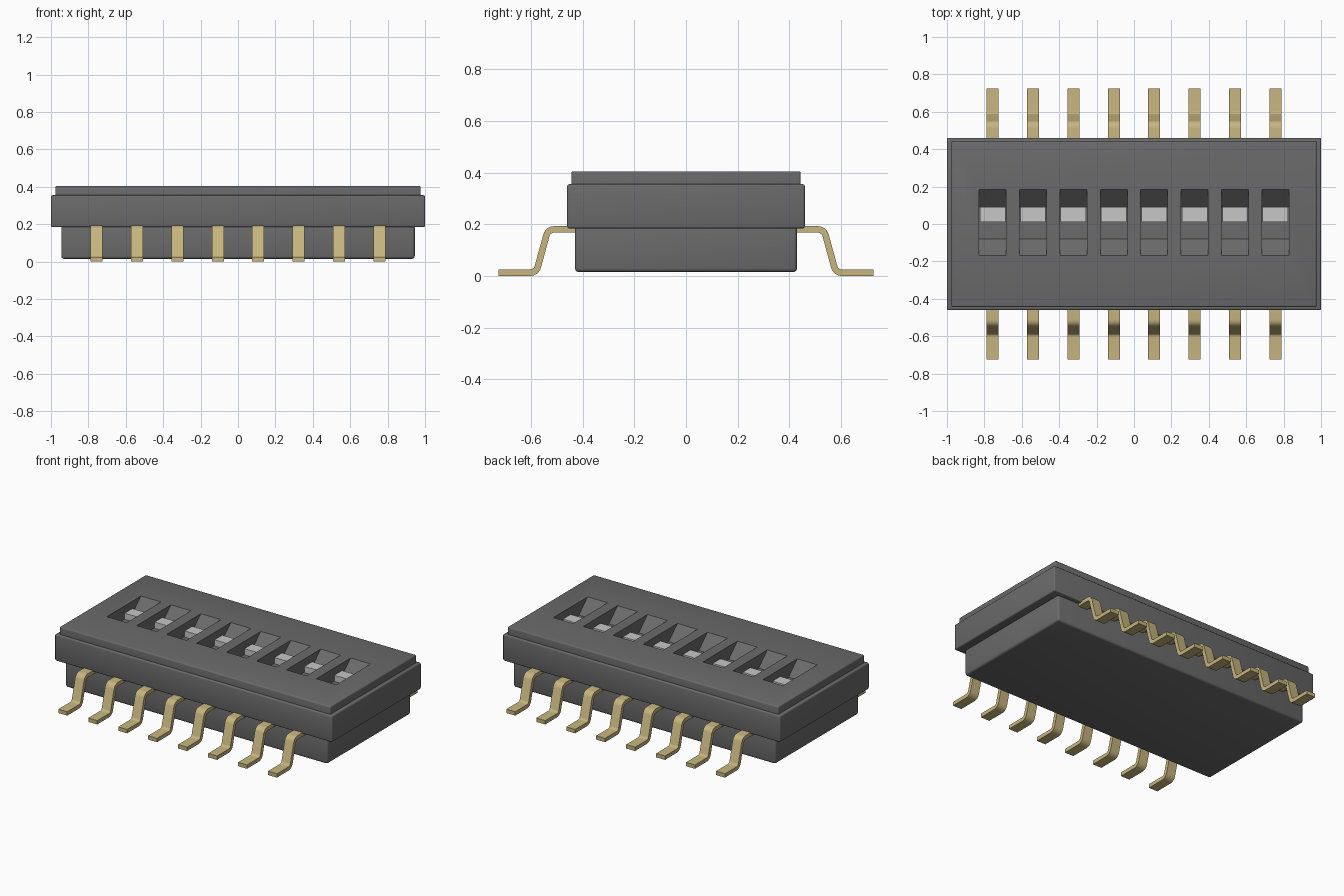
import bpy, bmesh, math
from mathutils import Vector

if "Cube" in bpy.data.objects:
    bpy.data.objects.remove(bpy.data.objects["Cube"], do_unlink=True)


def material(name, rgb):
    m = bpy.data.materials.new(name)
    m.use_nodes = True
    m.diffuse_color = (*rgb, 1)
    m.node_tree.nodes["Principled BSDF"].inputs["Base Color"].default_value = (*rgb, 1)
    return m


GREY = material("dark grey plastic", (0.145, 0.145, 0.145))
WHITE = material("light grey plastic", (0.57, 0.57, 0.57))
GOLD = material("pale gold metal", (0.57, 0.465, 0.21))

PITCH = 0.216
COLUMNS = [(i - 3.5) * PITCH for i in range(8)]


def finish(name, bm, mat):
    bmesh.ops.recalc_face_normals(bm, faces=bm.faces)
    me = bpy.data.meshes.new(name)
    bm.to_mesh(me)
    bm.free()
    ob = bpy.data.objects.new(name, me)
    bpy.context.collection.objects.link(ob)
    me.materials.append(mat)
    return ob


def smooth(ob, angle=35):
    bpy.ops.object.select_all(action="DESELECT")
    ob.select_set(True)
    bpy.context.view_layer.objects.active = ob
    bpy.ops.object.shade_smooth_by_angle(angle=math.radians(angle))


def box(name, lo, hi, mat, bevel=0.0, segments=3, keep=None):
    """Box between two corners; edges passing keep() are rounded."""
    bm = bmesh.new()
    bmesh.ops.create_cube(bm, size=1)
    for v in bm.verts:
        v.co = Vector([a + (c + 0.5) * (b - a) for a, b, c in zip(lo, hi, v.co)])
    if bevel:
        edges = [e for e in bm.edges
                 if keep is None or keep((e.verts[0].co + e.verts[1].co) / 2)]
        bmesh.ops.bevel(bm, geom=edges, offset=bevel, segments=segments,
                        profile=0.5, affect="EDGES")
    return finish(name, bm, mat)


def extrude_x(bm, profile, x0, x1):
    """Prism along x from a list of (y, z) points."""
    a = [bm.verts.new((x0, y, z)) for y, z in profile]
    b = [bm.verts.new((x1, y, z)) for y, z in profile]
    n = len(profile)
    for i in range(n):
        j = (i + 1) % n
        bm.faces.new((a[i], a[j], b[j], b[i]))
    bm.faces.new(a)
    bm.faces.new(b[::-1])


# Housing: lower base, wider cover, and raised top plate
base = box("base", (-0.945, -0.43, 0.015), (0.945, 0.43, 0.195), GREY, 0.014)
cover = box("cover", (-1, -0.46, 0.184), (1, 0.46, 0.355), GREY, 0.008)
plate = box("top_plate", (-0.976, -0.444, 0.355), (0.976, 0.444, 0.405), GREY, 0.008,
            keep=lambda c: c.z > 0.36)

# Slots with sloping ends, cut through the plate into the cover
FLOOR = 0.32
bm = bmesh.new()
for x in COLUMNS:
    extrude_x(bm, [(-0.18, 0.415), (-0.08, FLOOR), (0.09, FLOOR), (0.195, 0.415)],
              x - 0.072, x + 0.072)
cutter = finish("slot_cutter", bm, GREY)
cutter.hide_render = True
for ob in (cover, plate):
    mod = ob.modifiers.new("slots", "BOOLEAN")
    mod.operation = "DIFFERENCE"
    mod.solver = "EXACT"
    mod.object = cutter
    bpy.context.view_layer.objects.active = ob
    bpy.ops.object.modifier_apply(modifier=mod.name)
bpy.data.objects.remove(cutter, do_unlink=True)
for ob in (base, cover, plate):
    smooth(ob)

# Switch sliders, all pushed to the back of their slots
for i, x in enumerate(COLUMNS):
    box(f"slider_{i + 1}", (x - 0.068, 0.01, FLOOR - 0.005), (x + 0.068, 0.09, 0.36), WHITE)


def rounded_path(points, radius, steps=6):
    """Replace each inner corner with an arc of the given radius."""
    out = [points[0]]
    for p, q, r in zip(points, points[1:], points[2:]):
        d0, d1 = (p - q).normalized(), (r - q).normalized()
        half = d0.angle(d1) / 2
        centre = q + (d0 + d1).normalized() * (radius / math.sin(half))
        start = q + d0 * (radius / math.tan(half)) - centre
        end = q + d1 * (radius / math.tan(half)) - centre
        sweep = math.pi - 2 * half
        for k in range(steps + 1):
            t = k / steps
            out.append(centre + (start * math.sin((1 - t) * sweep)
                                 + end * math.sin(t * sweep)) / math.sin(sweep))
    return out + [points[-1]]


def ribbon(path, thickness):
    """Closed outline of a strip following the path."""
    left, right = [], []
    for i, p in enumerate(path):
        d = (path[min(i + 1, len(path) - 1)] - path[max(i - 1, 0)]).normalized()
        n = Vector((-d.y, d.x)) * thickness / 2
        left.append(p + n)
        right.append(p - n)
    return left + right[::-1]


# Bent gull-wing pins along both long sides
centre_line = [Vector(p) for p in ((0.41, 0.18), (0.534, 0.18), (0.58, 0.0125), (0.725, 0.0125))]
outline = ribbon(rounded_path(centre_line, 0.03), 0.025)
for side, sign in (("front", -1), ("back", 1)):
    for i, x in enumerate(COLUMNS):
        bm = bmesh.new()
        extrude_x(bm, [(sign * p.x, p.y) for p in outline], x - 0.032, x + 0.032)
        smooth(finish(f"{side}_pin_{i + 1}", bm, GOLD))
